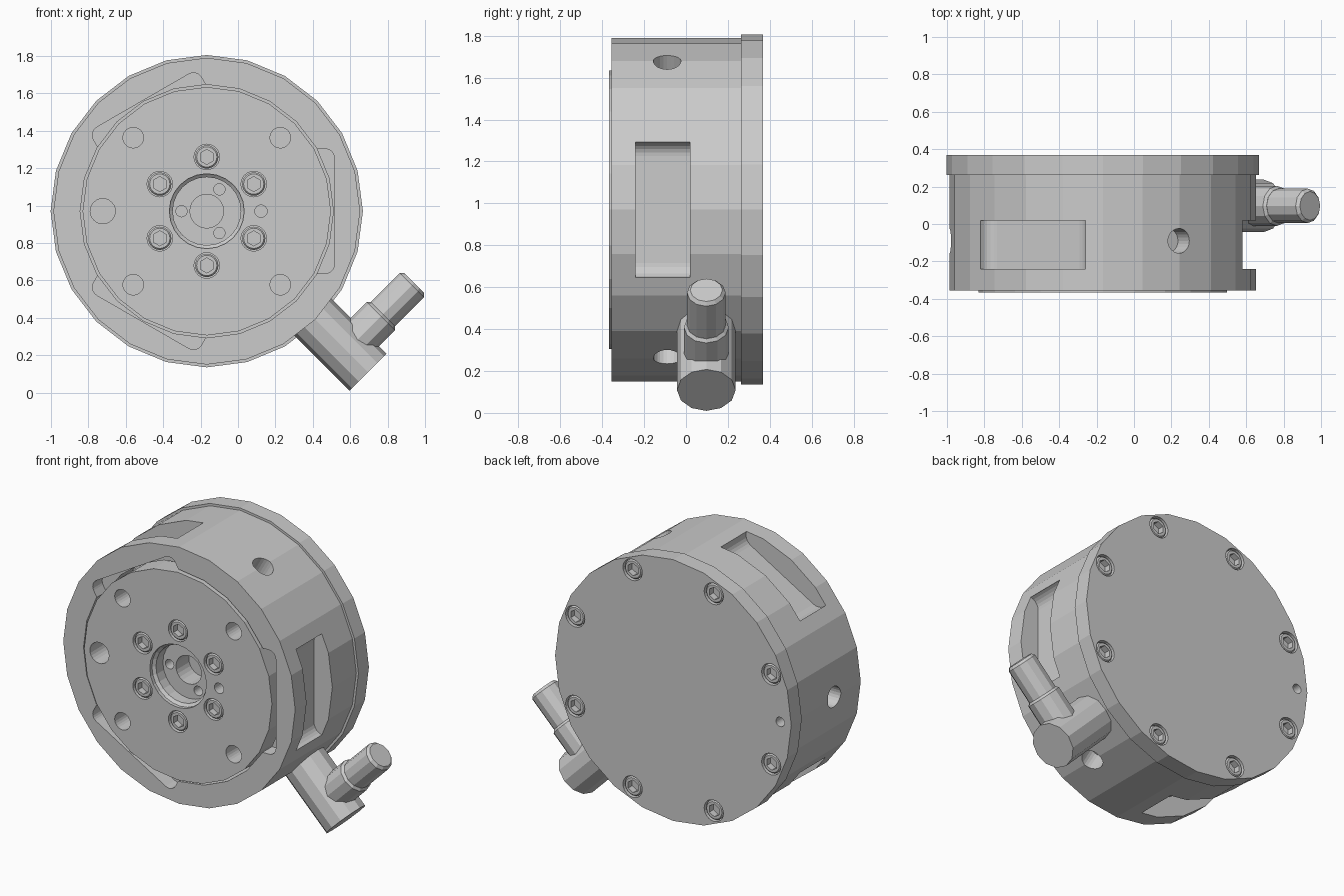
import bpy, bmesh
from math import sin, cos, pi, radians
from mathutils import Vector, Matrix

if "Cube" in bpy.data.objects:
    bpy.data.objects.remove(bpy.data.objects["Cube"])

CX, CZ = -0.167, 0.97          # axis of the drum


def polar(r, deg):
    return (r * cos(radians(deg)), r * sin(radians(deg)))


def circle(r, at=(0, 0), n=24):
    return [(at[0] + r * cos(2 * pi * i / n), at[1] + r * sin(2 * pi * i / n)) for i in range(n)]


def hexagon(r, at=(0, 0)):
    # hexagon sampled with 24 points so it can be lofted from a circle
    pts = []
    for i in range(24):
        a = i * 15
        d = r * cos(pi / 6) / cos(radians((a + 30) % 60 - 30))
        x, z = polar(d, a)
        pts.append((at[0] + x, at[1] + z))
    return pts


def slab(u0, u1, half, fillet, outer, deg):
    # rectangle along direction deg, two corners rounded at the outer or inner end
    pts = []
    s = 1 if outer else -1
    end, far = (u1, u0) if outer else (u0, u1)
    for sign in (1, -1):
        arc = []
        for k in range(7):
            t = k * pi / 12
            arc.append((end - s * fillet * (1 - sin(t)), sign * (half - fillet * (1 - cos(t)))))
        pts += arc if sign == 1 else arc[::-1]
    pts += [(far, -half), (far, half)]
    c, w = cos(radians(deg)), sin(radians(deg))
    return [(u * c - v * w, u * w + v * c) for u, v in pts]


def finish(name, bm):
    bmesh.ops.recalc_face_normals(bm, faces=bm.faces)
    me = bpy.data.meshes.new(name)
    bm.to_mesh(me)
    bm.free()
    ob = bpy.data.objects.new(name, me)
    bpy.context.collection.objects.link(ob)
    return ob


def loft(name, *sections):
    # sections are (points in the x-z plane around the axis, y)
    bm = bmesh.new()
    rings = [[bm.verts.new((CX + x, y, CZ + z)) for x, z in pts] for pts, y in sections]
    n = len(rings[0])
    for a, b in zip(rings, rings[1:]):
        for i in range(n):
            bm.faces.new((a[i], a[(i + 1) % n], b[(i + 1) % n], b[i]))
    bm.faces.new(rings[0])
    bm.faces.new(rings[-1])
    return finish(name, bm)


def rod(name, p0, p1, r0, r1=None, n=12):
    p0, p1 = Vector(p0), Vector(p1)
    d = p1 - p0
    m = Matrix.Translation((p0 + p1) / 2) @ d.to_track_quat('Z', 'Y').to_matrix().to_4x4()
    bm = bmesh.new()
    bmesh.ops.create_cone(bm, cap_ends=True, segments=n, radius1=r0,
                          radius2=r0 if r1 is None else r1, depth=d.length, matrix=m)
    return finish(name, bm)


def cut(target, *cutters):
    bpy.context.view_layer.objects.active = target
    for c in cutters:
        mod = target.modifiers.new("cut", 'BOOLEAN')
        mod.operation, mod.solver, mod.object = 'DIFFERENCE', 'EXACT', c
        bpy.ops.object.modifier_apply(modifier=mod.name)
        bpy.data.objects.remove(c)


def hole(at, r, y0, y1):
    return loft("cutter", (circle(r, at), y0), (circle(r, at), y1))


def screw(name, at, face, inward):
    # socket head: chamfered cap with a hexagonal socket
    y = lambda d: face + inward * d
    loft(name, (circle(.062, at), y(.07)), (circle(.062, at), y(.014)),
         (circle(.054, at), y(.005)), (hexagon(.04, at), y(.005)), (hexagon(.04, at), y(.045)))


def at_uv(u, v, y=0.097):
    # u runs down-right from the axis, v runs up-right
    k = 0.5 ** 0.5
    return (CX + (u + v) * k, y, CZ + (v - u) * k)


# Drum body with front pocket, three side windows and three radial holes
body = loft("drum_body", (circle(.82), -.355), (circle(.82), .262))
cut(body, hole((0, 0), .677, -.5, -.10))
for a in (0, 120, 240):
    recess = slab(.2, .683, .333, .05, True, a)
    window = slab(.69, 1.1, .325, .07, False, a)
    x0, z0 = polar(.6, a + 60)
    x1, z1 = polar(1.0, a + 60)
    x0, z0 = polar(.69, a + 60)
    cut(body, loft("cutter", (recess, -.5), (recess, -.26)),
        loft("cutter", (window, -.24), (window, .02)),
        rod("cutter", (CX + x0, -.09, CZ + z0), (CX + x1, -.09, CZ + z1), .066, n=24))

# Front disc with stepped centre bore and mounting holes
FRONT = -.367
disc = loft("front_disc", (circle(.664), FRONT), (circle(.664), -.10))
cut(disc, loft("cutter", (circle(.20), -.45), (circle(.20), -.345),
               (circle(.182), -.33), (circle(.182), -.26)),
    hole((0, 0), .09, -.3, -.13), hole((.29, 0), .033, -.45, -.28),
    hole((-.556, 0), .067, -.45, -.22))
for a in (45, 135, 225, 315):
    cut(disc, hole(polar(.556, a), .055, -.45, -.22))
for a in (60, 180, 300):
    cut(disc, hole(polar(.135, a), .03, -.3, -.18))
for i in range(6):
    p = polar(.29, 30 + 60 * i)
    cut(disc, hole(p, .068, -.45, FRONT + .06))
    screw("front_screw", p, FRONT, 1)

# Back plate with ring of screws and a locating hole
BACK = .368
plate = loft("back_plate", (circle(.835), .262), (circle(.835), BACK))
cut(plate, hole((-.757, 0), .03, BACK - .08, .5))
for i in range(8):
    p = polar(.75, 22.5 + 45 * i)
    cut(plate, hole(p, .068, BACK - .06, .5))
    screw("back_screw", p, BACK, -1)

# Elbow fitting with collar and hose tube
rod("elbow_body", at_uv(.75, 0), at_uv(1.218, 0), .14)
rod("elbow_collar", at_uv(1.055, .03), at_uv(1.055, .262), .107)
rod("collar_chamfer", at_uv(1.055, .262), at_uv(1.055, .276), .107, .093)
rod("hose_tube", at_uv(1.055, .2), at_uv(1.055, .495), .092)
rod("hose_tip", at_uv(1.055, .495), at_uv(1.055, .512), .092, .077)
